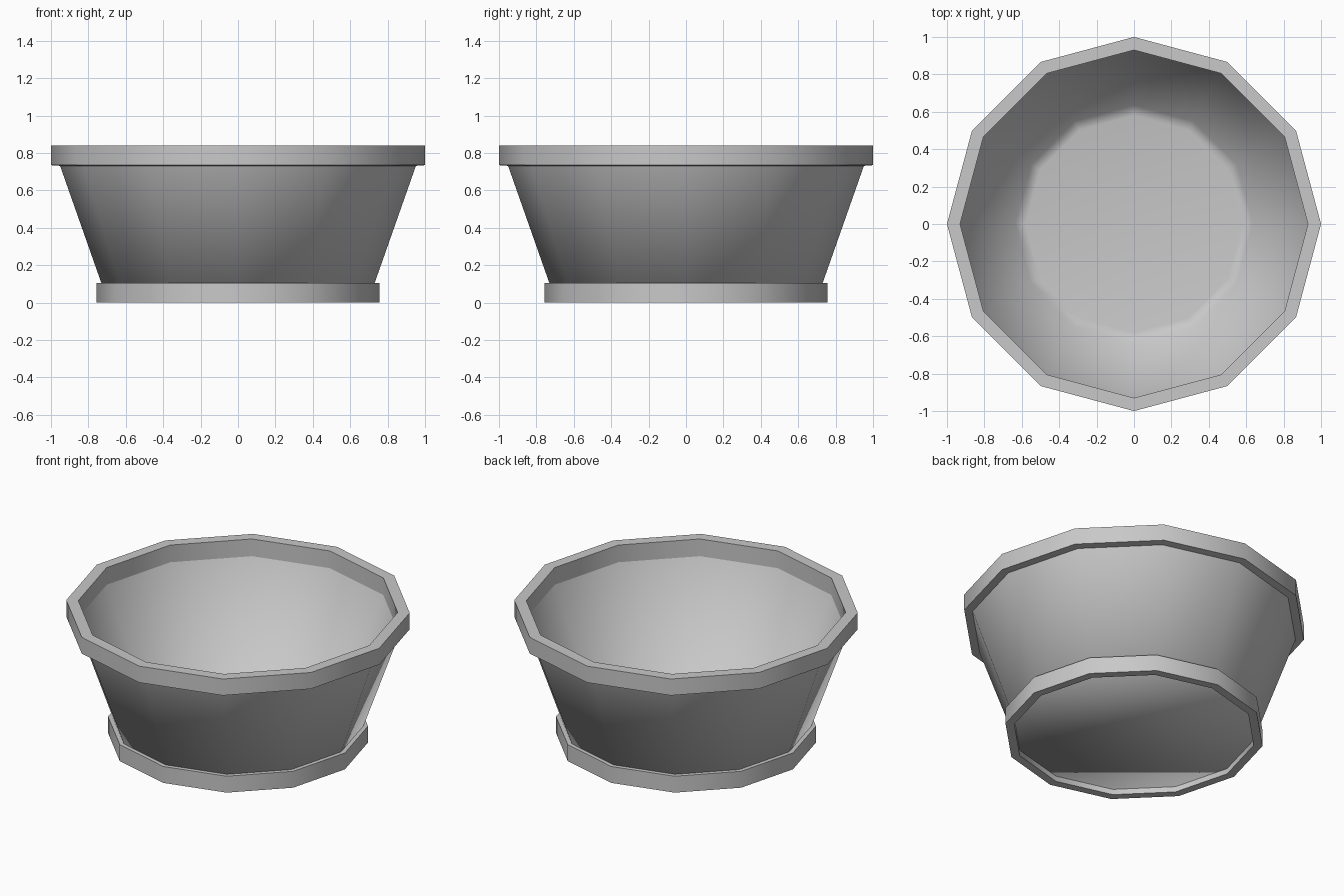
import bpy
import bmesh
from math import cos, sin, pi, radians

SIDES = 12

if "Cube" in bpy.data.objects:
    bpy.data.objects.remove(bpy.data.objects["Cube"], do_unlink=True)

grey = bpy.data.materials.new("plain grey")
grey.use_nodes = True
colour = (0.58, 0.58, 0.58, 1)
grey.diffuse_color = colour
grey.node_tree.nodes["Principled BSDF"].inputs["Base Color"].default_value = colour


def lathe(name, profile, closed, sharp_angle):
    """Turn a (radius, z) profile into a twelve-sided part."""
    bm = bmesh.new()
    rings = [[bm.verts.new((r * cos(2 * pi * i / SIDES), r * sin(2 * pi * i / SIDES), z))
              for i in range(SIDES)] for r, z in profile]
    pairs = list(zip(rings, rings[1:]))
    if closed:
        pairs.append((rings[-1], rings[0]))
    else:
        bm.faces.new(rings[0])
        bm.faces.new(rings[-1])
    for a, b in pairs:
        for i in range(SIDES):
            j = (i + 1) % SIDES
            bm.faces.new((a[i], a[j], b[j], b[i]))
    bmesh.ops.recalc_face_normals(bm, faces=bm.faces)
    mesh = bpy.data.meshes.new(name)
    bm.to_mesh(mesh)
    bm.free()
    mesh.materials.append(grey)
    obj = bpy.data.objects.new(name, mesh)
    bpy.context.collection.objects.link(obj)
    bpy.ops.object.select_all(action="DESELECT")
    obj.select_set(True)
    bpy.context.view_layer.objects.active = obj
    bpy.ops.object.shade_smooth_by_angle(angle=radians(sharp_angle))
    return obj


# Bowl: underside, flared wall, lip hidden in the rim and rounded inner floor
lathe("bowl", [(0.706, 0.035), (0.956, 0.745), (0.937, 0.745), (0.93, 0.73),
               (0.635, 0.09), (0.58, 0.08)], False, 75)

# Square-edged bands around the mouth and the foot
lathe("rim", [(1.0, 0.735), (1.0, 0.84), (0.93, 0.84), (0.93, 0.73)], True, 40)
lathe("foot_ring", [(0.757, 0), (0.757, 0.105), (0.705, 0.105), (0.705, 0)], True, 40)
